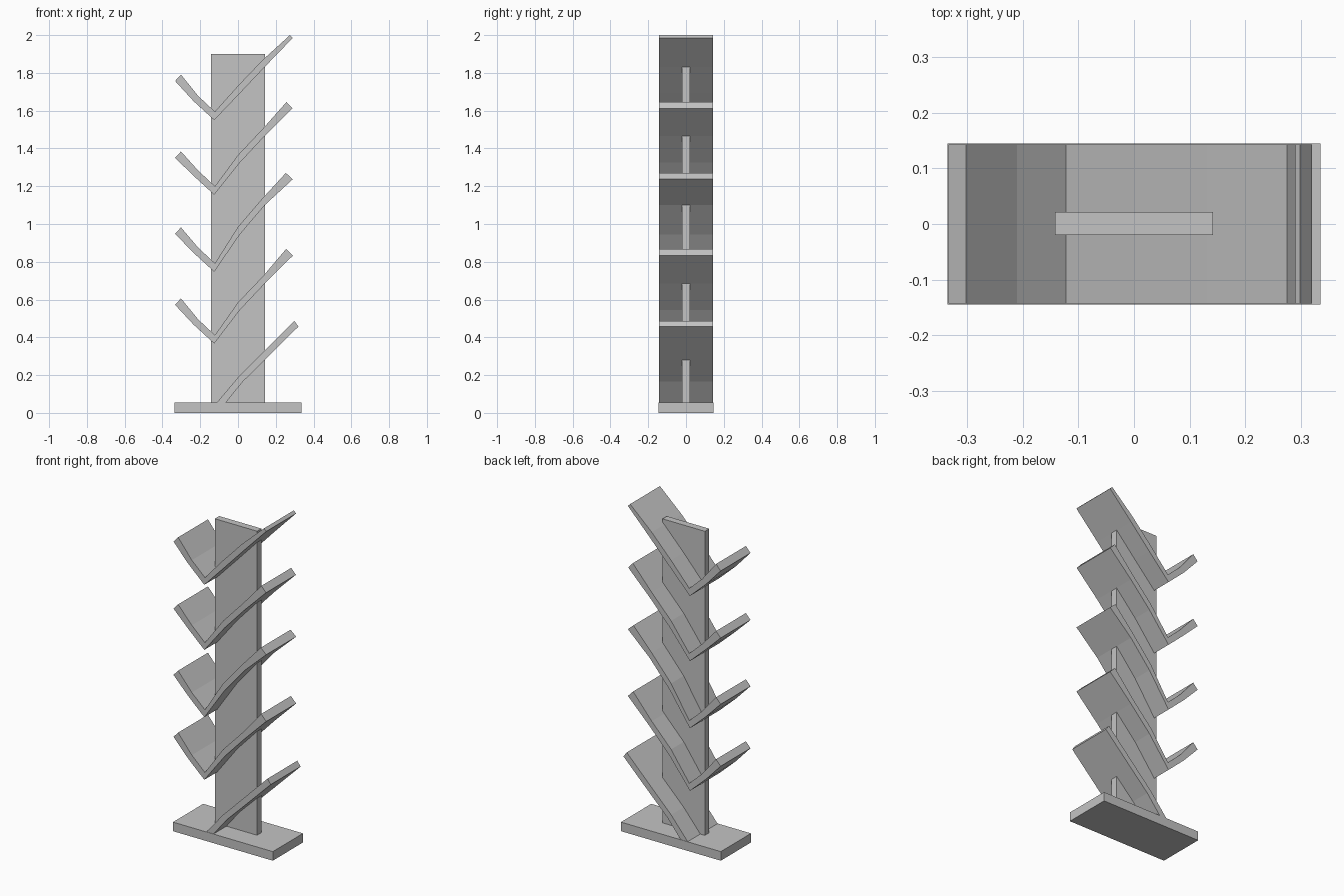
import bpy, bmesh

if "Cube" in bpy.data.objects:
    bpy.data.objects.remove(bpy.data.objects["Cube"])

grey = bpy.data.materials.new("light grey")
grey.diffuse_color = (0.55, 0.55, 0.55, 1)
grey.use_nodes = True
grey.node_tree.nodes["Principled BSDF"].inputs["Base Color"].default_value = grey.diffuse_color


def finish(name, bm):
    bmesh.ops.recalc_face_normals(bm, faces=bm.faces)
    me = bpy.data.meshes.new(name)
    bm.to_mesh(me)
    bm.free()
    me.materials.append(grey)
    ob = bpy.data.objects.new(name, me)
    bpy.context.collection.objects.link(ob)
    return ob


def box(name, x0, x1, y0, y1, z0, z1):
    bm = bmesh.new()
    bmesh.ops.create_cube(bm, size=1)
    for v in bm.verts:
        v.co = (x1 if v.co.x > 0 else x0, y1 if v.co.y > 0 else y0, z1 if v.co.z > 0 else z0)
    return finish(name, bm)


def shelf(name, upper, lower, half=0.143):
    """Bent board: a band between two x-z edge lines, spread across y."""
    bm = bmesh.new()
    rings = [[bm.verts.new((p[0], y, p[1])) for p, y in ((u, -half), (u, half), (l, half), (l, -half))]
             for u, l in zip(upper, lower)]
    for a, b in zip(rings, rings[1:]):
        for i in range(4):
            j = (i + 1) % 4
            bm.faces.new((a[i], a[j], b[j], b[i]))
    bm.faces.new(rings[0])
    bm.faces.new(rings[-1])
    return finish(name, bm)


# base plate and central upright
box("base", -0.335, 0.335, -0.145, 0.145, 0, 0.055)
box("upright", -0.142, 0.142, -0.02, 0.022, 0.04, 1.9)

# V shelves: vertex height, left tip, middle height, height at upright's edge, right tips (upper, lower)
vees = [
    (0.367, 0.572, 0.545, 0.685, (0.255, 0.868), (0.290, 0.832)),
    (0.747, 0.948, 0.945, 1.100, (0.253, 1.270), (0.290, 1.237)),
    (1.155, 1.350, 1.325, 1.467, (0.257, 1.646), (0.288, 1.612)),
    (1.550, 1.757, 1.692, 1.832, (0.275, 2.000), (0.290, 1.985)),
]
for n, (v, tip, mid, edge, up, low) in enumerate(vees):
    upper = [(-0.302, tip + 0.034), (-0.21, v + 0.127), (-0.122, v + 0.045),
             (0.0, mid + 0.04), (0.13, edge + 0.036), up]
    lower = [(-0.333, tip), (-0.235, v + 0.1), (-0.126, v),
             (0.01, mid), (0.142, edge), low]
    shelf(f"shelf_{n + 2}", upper, lower)

# lowest shelf, a single slope rising from the base
shelf("shelf_1",
      [(-0.12, 0.045), (0.0, 0.188), (0.13, 0.318), (0.298, 0.487)],
      [(-0.072, 0.045), (0.025, 0.165), (0.142, 0.28), (0.320, 0.457)])
